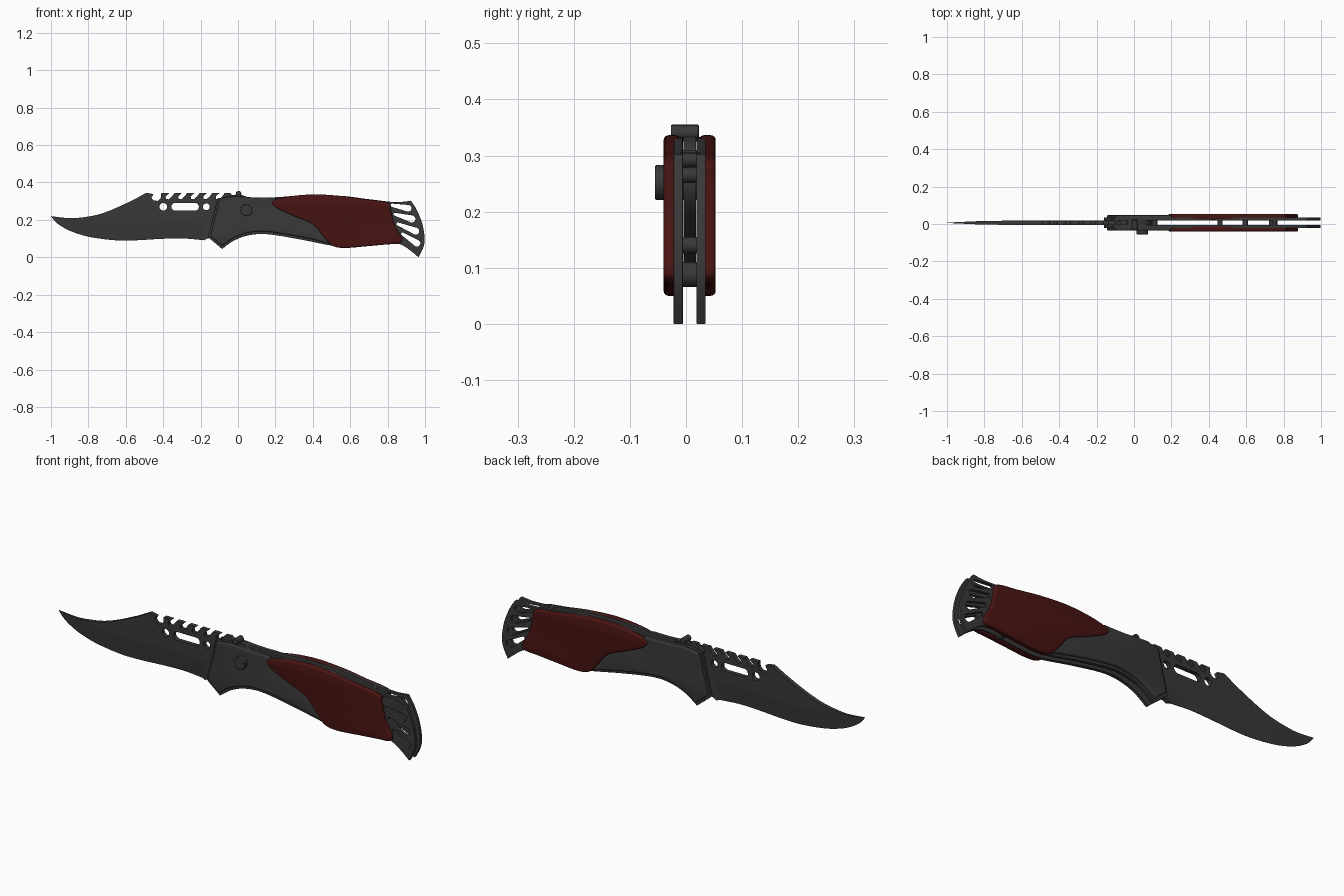
import bpy, bmesh, math
from mathutils import Vector, Matrix

if "Cube" in bpy.data.objects:
    bpy.data.objects.remove(bpy.data.objects["Cube"])

MID = 0.0065          # y of the knife's centre plane


def material(name, rgb):
    m = bpy.data.materials.new(name)
    m.diffuse_color = (*rgb, 1)
    m.use_nodes = True
    m.node_tree.nodes["Principled BSDF"].inputs["Base Color"].default_value = m.diffuse_color
    return m


STEEL = material("dark_steel", (0.04, 0.04, 0.04))
RED = material("dark_red", (0.065, 0.007, 0.006))


def finish(obj, mat, angle=35):
    obj.data.materials.clear()
    obj.data.materials.append(mat)
    bpy.ops.object.select_all(action='DESELECT')
    obj.select_set(True)
    bpy.context.view_layer.objects.active = obj
    bpy.ops.object.shade_smooth_by_angle(angle=math.radians(angle))


def smooth(pts, n=6):
    """Closed Catmull-Rom outline; a third value marks a sharp corner."""
    out, k = [], len(pts)
    for i in range(k):
        p = [Vector(pts[(i + j) % k][:2]) for j in (-1, 0, 1, 2)]
        if len(pts[i]) == 3:
            p[0] = p[1]
        if len(pts[(i + 1) % k]) == 3:
            p[3] = p[2]
        a, b, c, d = p
        for s in range(n):
            t = s / n
            out.append(0.5 * (2 * b + (c - a) * t + (2 * a - 5 * b + 4 * c - d) * t * t
                              + (3 * b - a - 3 * c + d) * t ** 3))
    return out


def slot(x1, z1, r1, x2, z2, r2):
    """Rounded slot outline, also used for round holes."""
    d = math.atan2(z2 - z1, x2 - x1)
    out = []
    for x, z, r, start in ((x2, z2, r2, -90), (x1, z1, r1, 90)):
        for i in range(9):
            a = d + math.radians(start + i * 22.5 * 0.999)
            out.append((x + r * math.cos(a), z + r * math.sin(a)))
    return out


def plate(name, loops, y, half, bevel, mat):
    """Filled outline with holes, standing in the xz plane."""
    cu = bpy.data.curves.new(name, 'CURVE')
    cu.dimensions, cu.fill_mode = '2D', 'BOTH'
    cu.extrude, cu.bevel_depth, cu.offset = half - bevel, bevel, -bevel
    cu.bevel_resolution = 3
    for loop in loops:
        sp = cu.splines.new('POLY')
        sp.points.add(len(loop) - 1)
        for q, p in zip(sp.points, loop):
            q.co = (p[0], p[1], 0, 1)
        sp.use_cyclic_u = True
    tmp = bpy.data.objects.new(name + "_curve", cu)
    bpy.context.collection.objects.link(tmp)
    bpy.context.view_layer.update()
    me = bpy.data.meshes.new_from_object(tmp.evaluated_get(bpy.context.evaluated_depsgraph_get()))
    bpy.data.objects.remove(tmp)
    bm = bmesh.new()
    bm.from_mesh(me)
    bmesh.ops.remove_doubles(bm, verts=bm.verts, dist=1e-5)
    bm.transform(Matrix.Translation((0, y, 0)) @ Matrix.Rotation(math.pi / 2, 4, 'X'))
    bmesh.ops.recalc_face_normals(bm, faces=bm.faces)
    bm.to_mesh(me)
    bm.free()
    obj = bpy.data.objects.new(name, me)
    bpy.context.collection.objects.link(obj)
    finish(obj, mat)
    return obj


def rod(name, x, z, r, y0, y1, bevel=0.002):
    bpy.ops.mesh.primitive_cylinder_add(vertices=20, radius=r, depth=y1 - y0,
                                        location=(x, (y0 + y1) / 2, z),
                                        rotation=(math.pi / 2, 0, 0))
    obj = bpy.context.object
    obj.name = name
    b = obj.modifiers.new("edge", 'BEVEL')
    b.width, b.segments = bevel, 2
    finish(obj, STEEL)


# Blade: cutting edge, tang, saw back and clipped point
edge = [(-1, .22), (-.965, .18), (-.90, .142), (-.82, .115), (-.74, .10), (-.64, .09),
        (-.54, .091), (-.42, .098), (-.30, .101), (-.18, .091)]
tang = [(-.18, .091, 1), (-.165, .10, 1), (-.06, .13), (.06, .19), (.10, .25), (.07, .31),
        (.01, .335), (-.03, .333), (-.04, .345, 1)]
clip = [(-.49, .345, 1), (-.55, .312), (-.61, .283), (-.68, .252), (-.75, .228),
        (-.82, .215), (-.90, .209)]
saw = []
for a in (-.097, -.164, -.231, -.298, -.365):
    saw += [(a + .027, .345), (a + .012, .325), (a - .004, .31), (a - .02, .313),
            (a - .022, .325), (a, .345)]
saw += [(-.41, .345), (-.412, .317), (-.428, .302), (-.45, .303), (-.463, .318), (-.452, .338)]
saw = [(*p, 1) for p in saw]
outline = smooth([(-1, .22, 1)] + edge[1:-1] + tang + saw + clip, 4)
clean = [p for i, p in enumerate(outline) if (p - outline[i - 1]).length > 1e-4]
holes = [slot(-.40, .27, .02, -.399, .27, .02), slot(-.335, .27, .021, -.23, .27, .021),
         slot(-.17, .27, .018, -.169, .27, .018)]
blade = plate("blade", [clean] + holes, MID, .011, 0, STEEL)


def edge_z(x):
    for (x0, z0), (x1, z1) in zip(edge, edge[1:]):
        if x <= x1:
            return z0 + (z1 - z0) * (x - x0) / (x1 - x0)
    return edge[-1][1]


# Grind the blade thinner toward its edge and tip
bm = bmesh.new()
bm.from_mesh(blade.data)
cuts = [((0, 0, z), (0, 0, 1)) for z in (.115, .135, .155, .18, .205, .23)]
cuts += [((x, 0, 0), (1, 0, 0)) for x in (-.95, -.9, -.82, -.74, -.64, -.54, -.42, -.3, -.2, -.17)]
for co, no in cuts:
    bmesh.ops.bisect_plane(bm, geom=bm.verts[:] + bm.edges[:] + bm.faces[:],
                           plane_co=co, plane_no=no, dist=1e-5)
bmesh.ops.triangulate(bm, faces=bm.faces)
for v in bm.verts:
    x, z = v.co.x, v.co.z
    t = 1.0
    if x < -.19:
        t = min(1, .1 + .9 * max(0, z - edge_z(x)) / .09)
    if x < -.7:
        t *= 1 - .5 * (-.7 - x) / .3
    v.co.y = MID + (v.co.y - MID) * t
bm.to_mesh(blade.data)
bm.free()
finish(blade, STEEL, 25)

# Outlines of the handle liner, bolster and red scale
liner = smooth([(-.11, .315, 1), (-.13, .23), (-.148, .16), (-.16, .107, 1), (-.085, .045, 1),
                (-.02, .09), (.06, .118), (.16, .123), (.33, .096), (.49, .064), (.57, .055),
                (.70, .066), (.80, .077), (.86, .072), (.91, .045), (.965, 0, 1),
                (.99, .05), (.998, .10), (.985, .18), (.955, .255), (.925, .302, 1),
                (.87, .296), (.81, .297, 1), (.68, .313), (.57, .327), (.435, .333),
                (.33, .331), (.22, .322), (.10, .319), (-.02, .328)])
bolster = smooth([(-.10, .313, 1), (-.118, .23), (-.135, .165), (-.145, .113, 1), (-.085, .062, 1),
                  (-.02, .105), (.06, .132), (.16, .137), (.33, .11), (.44, .086), (.515, .066, 1),
                  (.47, .115), (.41, .184), (.31, .228), (.22, .27), (.20, .318, 1),
                  (.10, .318), (-.02, .325)])
scale = smooth([(.183, .297), (.205, .264), (.30, .22), (.40, .176), (.46, .107), (.505, .062),
                (.57, .05), (.70, .06), (.80, .069), (.86, .074), (.877, .10), (.838, .17),
                (.818, .25), (.803, .292), (.68, .31), (.57, .326), (.435, .336), (.33, .332),
                (.235, .318)])
tail_slots = [slot(.825, .278, .009, .91, .262, .018), slot(.84, .23, .008, .93, .205, .019),
              slot(.855, .178, .008, .95, .14, .019), slot(.88, .125, .008, .957, .075, .018)]

# Both sides of the handle
for side, s in (("front", -1), ("back", 1)):
    plate(side + "_liner", [liner] + tail_slots, MID + s * .0203, .0083, .0015, STEEL)
    plate(side + "_bolster", [bolster], MID + s * .029, .0115, .007, STEEL)
    plate(side + "_scale", [scale], MID + s * .0315, .015, .009, RED)

# Pivot, thumb stud and spacers between the liners
rod("pivot_bolt", .045, .252, .031, -.055, .04)
rod("thumb_stud", .003, .340, .015, -.027, .023)
for i, (x, z, r) in enumerate([(.11, .295, .015), (.46, .265, .014), (.595, .14, .015),
                               (.75, .292, .013), (.745, .088, .022)]):
    rod(f"spacer_{i + 1}", x, z, r, -.012, .025, .001)
